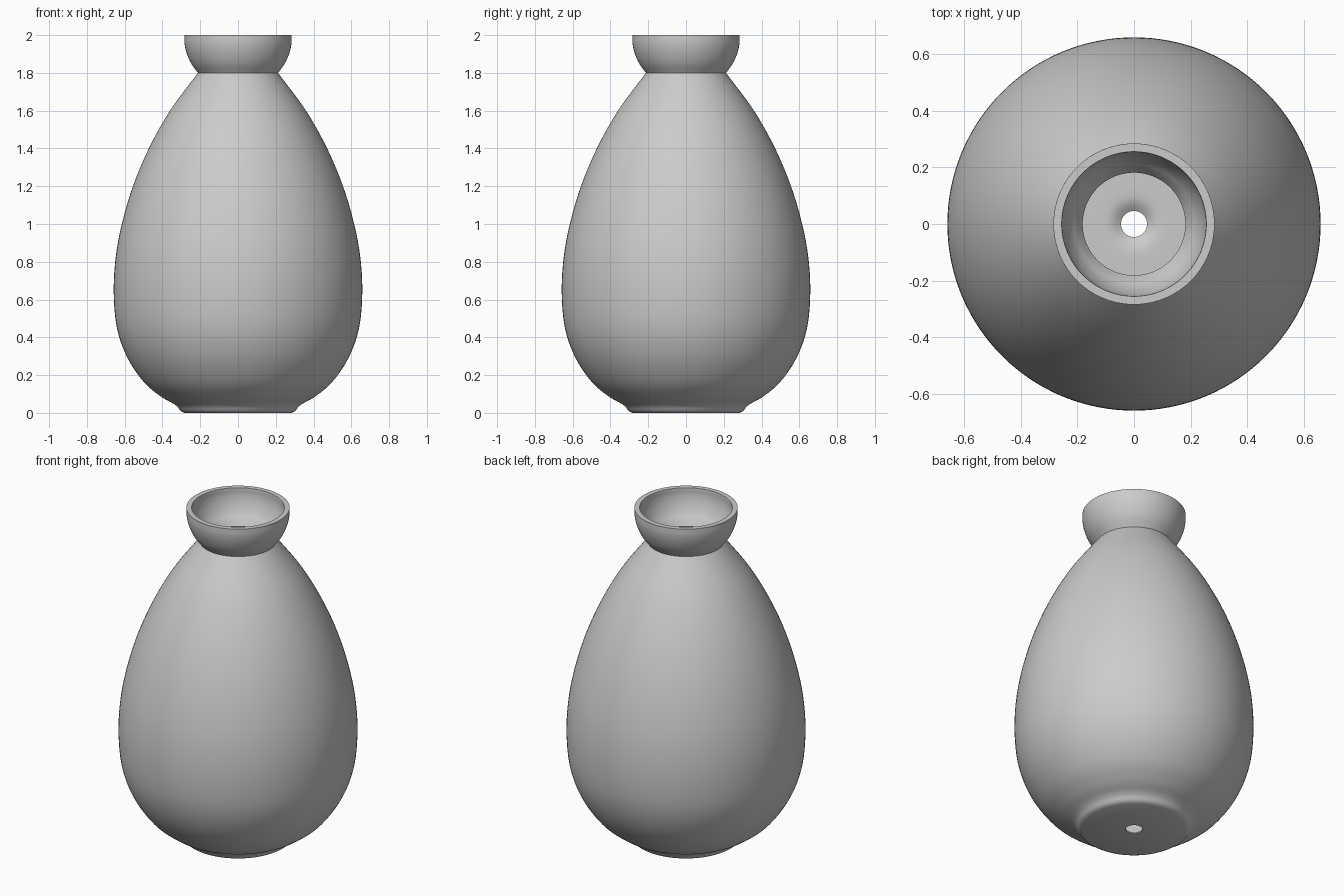
import bpy, bmesh
from math import cos, sin, pi, radians
from mathutils import Vector

if "Cube" in bpy.data.objects:
    bpy.data.objects.remove(bpy.data.objects["Cube"])

SEGMENTS = 128
WALL = 0.03


def smooth_curve(points, steps=6):
    """Catmull-Rom curve through (radius, height) points."""
    p = [Vector(q) for q in points]
    p = [2 * p[0] - p[1]] + p + [2 * p[-1] - p[-2]]
    out = []
    for a, b, c, d in zip(p, p[1:], p[2:], p[3:]):
        for i in range(steps):
            t = i / steps
            out.append(0.5 * (2 * b + (c - a) * t + (2 * a - 5 * b + 4 * c - d) * t * t
                              + (3 * b - a - 3 * c + d) * t ** 3))
    return out + [p[-2]]


def inset(curve, distance):
    """Offset a bottom-to-top profile towards the axis."""
    out = []
    for i, q in enumerate(curve):
        t = (curve[min(i + 1, len(curve) - 1)] - curve[max(i - 1, 0)]).normalized()
        out.append(q + Vector((-t.y, t.x)) * distance)
    return out


def lathe(name, profile):
    """Revolve a closed profile loop around z."""
    bm = bmesh.new()
    rings = [[bm.verts.new((r * cos(2 * pi * s / SEGMENTS), r * sin(2 * pi * s / SEGMENTS), z))
              for s in range(SEGMENTS)] for r, z in profile]
    for lower, upper in zip(rings, rings[1:] + rings[:1]):
        for s in range(SEGMENTS):
            n = (s + 1) % SEGMENTS
            bm.faces.new((lower[s], lower[n], upper[n], upper[s]))
    bmesh.ops.recalc_face_normals(bm, faces=bm.faces)
    mesh = bpy.data.meshes.new(name)
    bm.to_mesh(mesh)
    bm.free()
    obj = bpy.data.objects.new(name, mesh)
    bpy.context.collection.objects.link(obj)
    bpy.ops.object.select_all(action='DESELECT')
    obj.select_set(True)
    bpy.context.view_layer.objects.active = obj
    bpy.ops.object.shade_smooth_by_angle(angle=radians(32))
    return obj


# Foot, body and flared mouth profiles
foot = smooth_curve([(0.285, 0.0), (0.303, 0.01), (0.32, 0.032), (0.34, 0.048)], 3)
body = smooth_curve([(0.34, 0.048), (0.41, 0.088), (0.50, 0.165), (0.587, 0.295),
                     (0.641, 0.45), (0.658, 0.635), (0.648, 0.82), (0.615, 1.0),
                     (0.556, 1.2), (0.472, 1.4), (0.36, 1.6), (0.212, 1.8)])
mouth = smooth_curve([(0.212, 1.8), (0.248, 1.85), (0.272, 1.905), (0.283, 1.955), (0.284, 2.0)])

# Inner wall follows the outside at a constant thickness
inner_body = [q for q in inset(body, WALL) if q.y > 0.09 and q.y < 1.76]
inner_mouth = [q for q in inset(mouth, WALL) if q.y > 1.83]
inner_mouth[-1] = Vector((0.255, 2.0))
inner = inner_body + [Vector((0.181, 1.8))] + inner_mouth

# Floor dips into a small drain hole
floor = smooth_curve([(0.30, 0.035), (0.20, 0.03), (0.11, 0.03), (0.075, 0.024), (0.046, 0.008)], 4)

profile = ([Vector((0.046, 0.0))] + foot[:-1] + body[:-1] + mouth
           + inner[::-1] + floor)
lathe("vase", profile)
